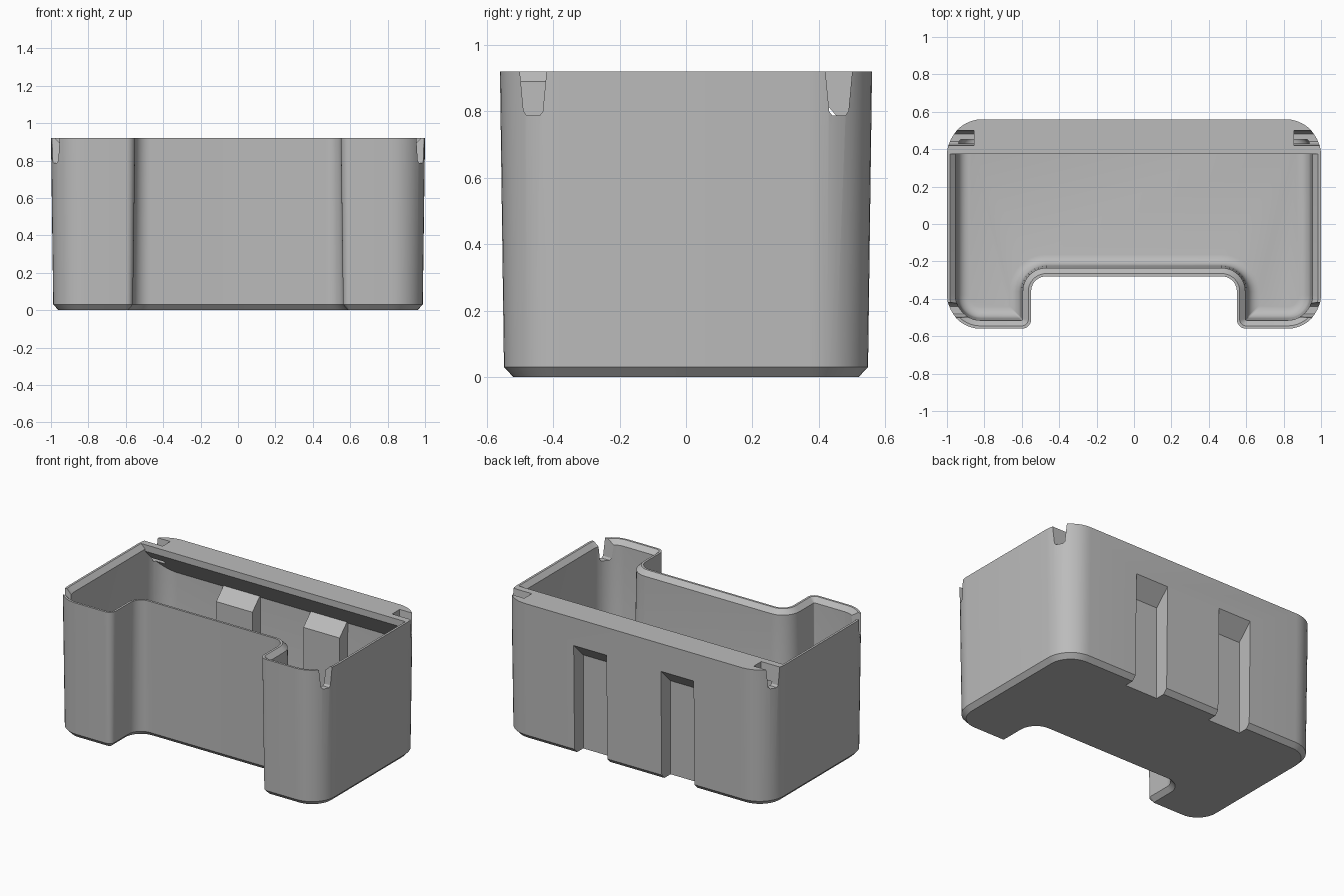
import bpy, bmesh, math
from mathutils import Vector

cube = bpy.data.objects.get("Cube")
if cube:
    bpy.data.objects.remove(cube, do_unlink=True)

HEIGHT = 0.92

grey = bpy.data.materials.new("warm_grey_plastic")
grey.use_nodes = True
grey.diffuse_color = (0.5, 0.5, 0.5, 1)
grey.node_tree.nodes["Principled BSDF"].inputs["Base Color"].default_value = (0.5, 0.5, 0.5, 1)


def outline(d, steps=10):
    """Rounded U footprint, moved inward by d; every loop has the same point count."""
    half = [(0.55 + d, -0.28 + d, 0.08 + d),
            (0.55 + d, -0.56 + d, 0.05 - d),
            (1 - d, -0.56 + d, 0.18 - d),
            (1 - d, 0.56 - d, 0.19 - d)]
    corners = half + [(-x, y, r) for x, y, r in reversed(half)]
    pts = []
    for i, (x, y, r) in enumerate(corners):
        r = max(r, 0.008)
        p = Vector((x, y))
        a = (Vector(corners[i - 1][:2]) - p).normalized()
        b = (Vector(corners[(i + 1) % len(corners)][:2]) - p).normalized()
        centre = p + (a + b) * r
        for k in range(steps + 1):
            t = math.pi / 2 * k / steps
            pts.append(centre - b * r * math.cos(t) - a * r * math.sin(t))
    return pts


def make_object(name, bm):
    bmesh.ops.recalc_face_normals(bm, faces=bm.faces)
    mesh = bpy.data.meshes.new(name)
    bm.to_mesh(mesh)
    bm.free()
    mesh.materials.append(grey)
    ob = bpy.data.objects.new(name, mesh)
    bpy.context.collection.objects.link(ob)
    return ob


def skin(name, loops):
    """Closed solid through a list of matching 3D loops."""
    bm = bmesh.new()
    rings = [[bm.verts.new(p) for p in loop] for loop in loops]
    for low, high in zip(rings, rings[1:]):
        for i in range(len(low)):
            j = (i + 1) % len(low)
            bm.faces.new((low[i], low[j], high[j], high[i]))
    bm.faces.new(rings[0])
    bm.faces.new(rings[-1])
    return make_object(name, bm)


def loft(name, levels):
    return skin(name, [[(p.x, p.y, z) for p in outline(d)] for d, z in levels])


def prism(name, profile, x0, x1):
    """Extrude a (y, z) profile along x."""
    return skin(name, [[(x, y, z) for y, z in profile] for x in (x0, x1)])


def subtract(target, cutter):
    cutter.hide_render = True
    mod = target.modifiers.new("cut", "BOOLEAN")
    mod.operation = "DIFFERENCE"
    mod.solver = "EXACT"
    mod.object = cutter
    bpy.context.view_layer.objects.active = target
    bpy.ops.object.modifier_apply(modifier=mod.name)
    bpy.data.objects.remove(cutter, do_unlink=True)


# Outer body: chamfered foot and slight draft
body = loft("storage_bin", [(0.04, 0), (0.012, 0.03), (0, HEIGHT)])

# Cavity: filleted floor, thin walls, bevelled rim
FLOOR, FILLET = 0.035, 0.06
levels = []
for k in range(6):
    t = math.pi / 2 * k / 5
    levels.append((0.057 + FILLET * (1 - math.sin(t)), FLOOR + FILLET * (1 - math.cos(t))))
levels += [(0.045, 0.89), (0.015, HEIGHT), (0.015, 1.0)]
cavity = loft("cavity_cutter", levels)

# Solid rear ledge with sloping underside
subtract(cavity, prism("ledge", [(0.375, 1.1), (0.375, 0.876), (0.7, 0.50), (0.7, 1.1)], -1.2, 1.2))

# Raised ribs inside that back the rear grooves
for side in (-1, 1):
    x = side * 0.325
    rib = [(0.425, -0.1), (0.425, 0.65), (0.7, 0.925), (0.7, -0.1)]
    subtract(cavity, prism("rib", rib, x - 0.135, x + 0.135))
subtract(body, cavity)

# Rear grooves with sloping tops, open at the foot
for side in (-1, 1):
    x = side * 0.325
    groove = [(0.455, -0.1), (0.455, 0.63), (0.7, 0.875), (0.7, -0.1)]
    subtract(body, prism("groove_cutter", groove, x - 0.122, x + 0.122))

# Four tapered slots in the side rims
for side in (-1, 1):
    for y in (-0.46, 0.46):
        slot = [(y - 0.044, 0.96), (y - 0.029, 0.8), (y - 0.02, 0.787),
                (y + 0.02, 0.787), (y + 0.029, 0.8), (y + 0.044, 0.96)]
        subtract(body, prism("slot_cutter", slot, side * 0.855, side * 1.1))

# Smooth rounded corners, keep crisp edges
bpy.ops.object.select_all(action="DESELECT")
body.select_set(True)
bpy.context.view_layer.objects.active = body
bpy.ops.object.shade_smooth_by_angle(angle=math.radians(25))
